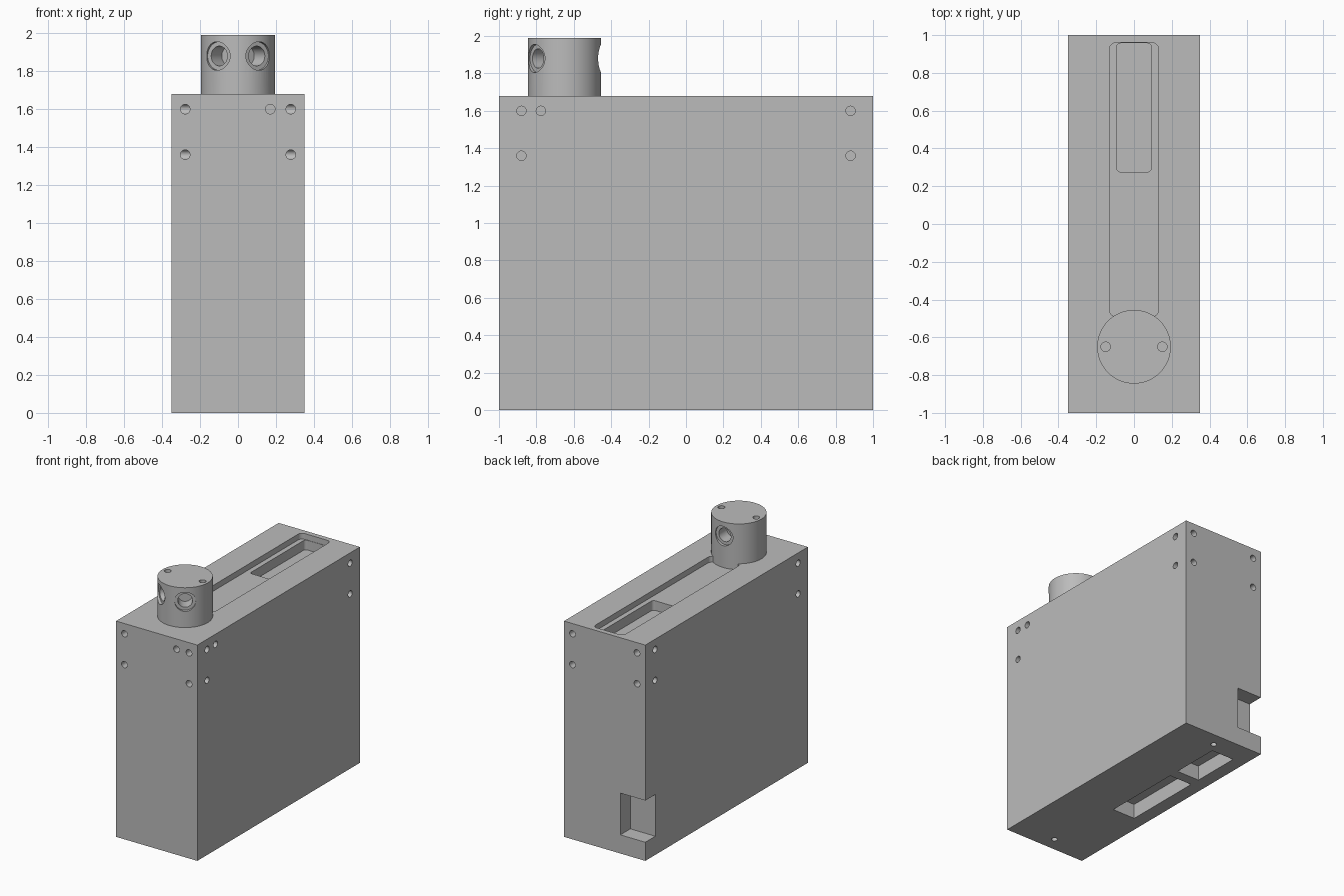
import bpy, bmesh, math
from mathutils import Matrix, Vector

old = bpy.data.objects.get("Cube")
if old:
    bpy.data.objects.remove(old, do_unlink=True)

grey = bpy.data.materials.new("mid_grey")
grey.use_nodes = True
grey.diffuse_color = (0.5, 0.5, 0.5, 1)
grey.node_tree.nodes["Principled BSDF"].inputs["Base Color"].default_value = (0.5, 0.5, 0.5, 1)


def make(name, bm):
    mesh = bpy.data.meshes.new(name)
    bm.to_mesh(mesh)
    bm.free()
    ob = bpy.data.objects.new(name, mesh)
    bpy.context.scene.collection.objects.link(ob)
    return ob


def block(name, lo, hi, radius=0):
    """Box between two corners, with optional rounded upright edges."""
    lo, hi = Vector(lo), Vector(hi)
    bm = bmesh.new()
    bmesh.ops.create_cube(bm, size=1)
    for v in bm.verts:
        v.co = Vector((v.co[i] * (hi - lo)[i] + (lo + hi)[i] / 2 for i in range(3)))
    if radius:
        upright = [e for e in bm.edges if abs(e.verts[0].co.z - e.verts[1].co.z) > 0.01]
        bmesh.ops.bevel(bm, geom=upright, offset=radius, segments=6, profile=0.5, affect='EDGES')
    return make(name, bm)


def rod(name, start, end, radius, sides=24):
    """Cylinder between two points."""
    start, end = Vector(start), Vector(end)
    axis = end - start
    place = Matrix.Translation((start + end) / 2) @ axis.to_track_quat('Z', 'Y').to_matrix().to_4x4()
    bm = bmesh.new()
    bmesh.ops.create_cone(bm, cap_ends=True, segments=sides, radius1=radius,
                          radius2=radius, depth=axis.length, matrix=place)
    return make(name, bm)


def drill(point, inward, depth=0.12, radius=0.025):
    """Cutter for a blind hole that starts just outside a face."""
    point, inward = Vector(point), Vector(inward)
    return rod("hole_cutter", point - inward * 0.02, point + inward * depth, radius)


def cut(ob, cutters):
    """Subtract the cutters one after another, then delete them."""
    for cutter in cutters:
        mod = ob.modifiers.new("cut", 'BOOLEAN')
        mod.operation, mod.solver, mod.object = 'DIFFERENCE', 'EXACT', cutter
        bpy.context.view_layer.update()
        result = ob.evaluated_get(bpy.context.evaluated_depsgraph_get())
        mesh = bpy.data.meshes.new_from_object(result)
        ob.modifiers.clear()
        ob.data = mesh
        bpy.data.objects.remove(cutter, do_unlink=True)


def finish(ob):
    ob.data.materials.clear()
    ob.data.materials.append(grey)
    for poly in ob.data.polygons:
        poly.material_index = 0
    bpy.ops.object.select_all(action='DESELECT')
    ob.select_set(True)
    bpy.context.view_layer.objects.active = ob
    bpy.ops.object.shade_smooth_by_angle(angle=math.radians(30))


# Main housing
W, L, H = 0.35, 1.0, 1.68
body = block("housing", (-W, -L, 0), (W, L, H))
cutters = []

# Screw holes near the upper corners of all four sides
for z in (1.36, 1.6):
    for s in (-1, 1):
        for t in (-1, 1):
            cutters.append(drill((s * W, t * 0.88, z), (-s, 0, 0)))
            cutters.append(drill((s * 0.278, t * L, z), (0, -t, 0)))

# Extra hole on the front and on one side
cutters.append(drill((0.17, -L, 1.6), (0, 1, 0)))
cutters.append(drill((W, -0.776, 1.6), (-1, 0, 0)))

# Long shallow slot on top with a deeper rounded pocket
cutters.append(block("slot_cutter", (-0.13, -0.49, H - 0.045), (0.13, 0.96, H + 0.1), 0.035))
cutters.append(block("pocket_cutter", (-0.092, 0.275, H - 0.12), (0.092, 0.957, H + 0.1), 0.022))

# Open notch at the lower back corner
cutters.append(block("notch_cutter", (-W - 0.1, 0.877, 0.145), (-0.135, L + 0.1, 0.47)))

# Two pockets and two holes underneath
for y0, y1 in ((-0.29, 0.345), (0.428, 0.815)):
    cutters.append(block("base_cutter", (-0.245, y0, -0.1), (-0.05, y1, 0.115)))
for t in (-1, 1):
    cutters.append(drill((0, t * 0.89, 0), (0, 0, 1), radius=0.022))

cut(body, cutters)
finish(body)

# Round turret on top
R, CY, TOP, PORT_Z = 0.195, -0.65, 1.99, 1.88
turret = rod("turret", (0, CY, H - 0.08), (0, CY, TOP), R, 64)
cutters = [drill((s * 0.15, CY, TOP), (0, 0, -1), 0.08) for s in (-1, 1)]

# Three stepped ports: two at the front, one at the back
for angle in (-125, -55, 90):
    a = math.radians(angle)
    out = Vector((math.cos(a), math.sin(a), 0))
    centre = Vector((0, CY, PORT_Z))
    for inner, radius in ((0.172, 0.075), (0.075, 0.052)):
        cutters.append(rod("port_cutter", centre + out * inner, centre + out * 0.3, radius, 40))

cut(turret, cutters)
finish(turret)
